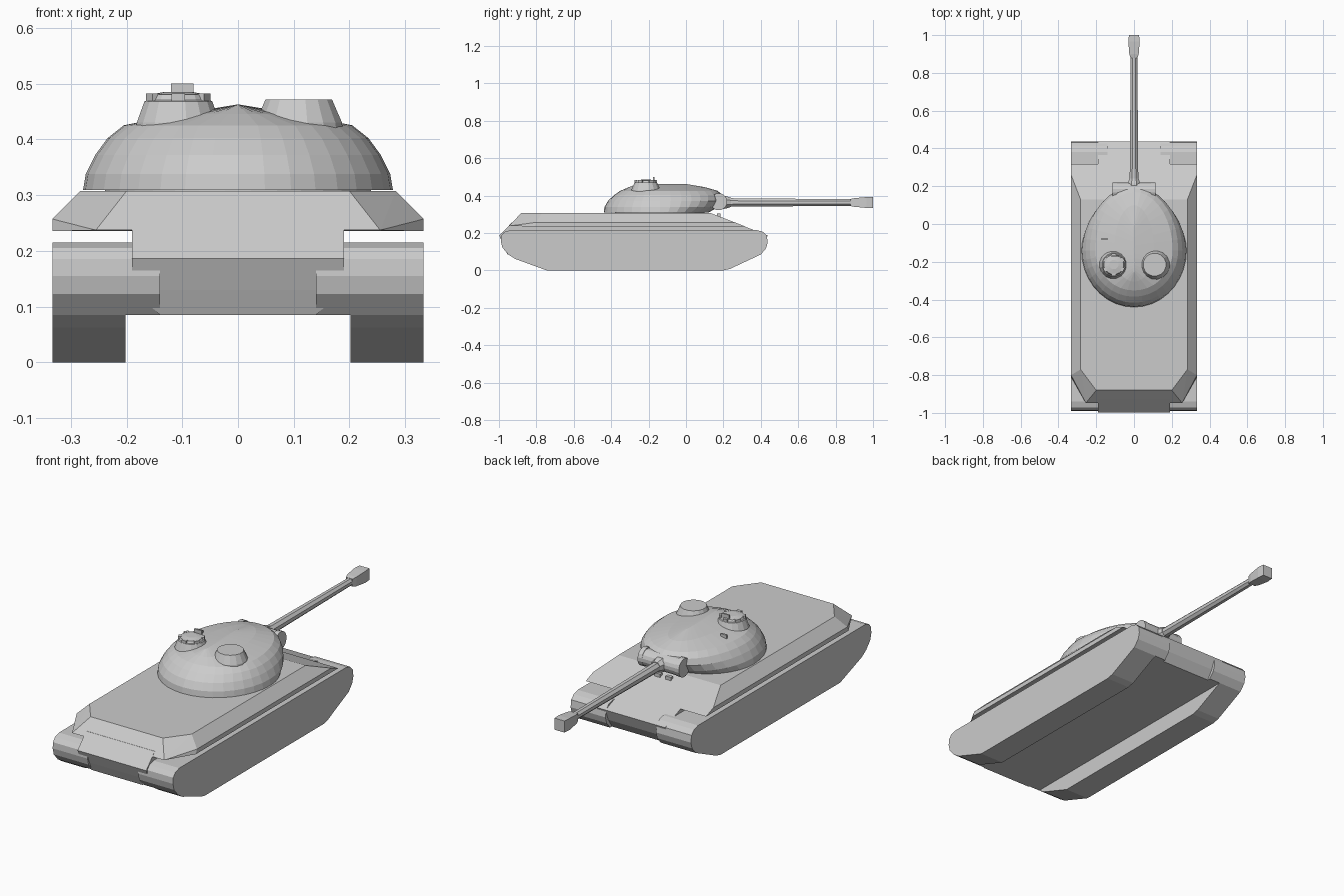
import bpy, bmesh
from math import sin, cos, pi, radians
from mathutils import Matrix

if "Cube" in bpy.data.objects:
    bpy.data.objects.remove(bpy.data.objects["Cube"])


def finish(name, bm):
    bmesh.ops.recalc_face_normals(bm, faces=bm.faces)
    mesh = bpy.data.meshes.new(name)
    bm.to_mesh(mesh)
    bm.free()
    ob = bpy.data.objects.new(name, mesh)
    bpy.context.collection.objects.link(ob)
    return ob


def hull(name, half):
    """Convex solid from points on the +x side, mirrored in x."""
    bm = bmesh.new()
    for x, y, z in half:
        bm.verts.new((x, y, z))
        bm.verts.new((-x, y, z))
    res = bmesh.ops.convex_hull(bm, input=bm.verts)
    bmesh.ops.dissolve_limit(bm, angle_limit=radians(1), verts=bm.verts, edges=bm.edges)
    return finish(name, bm)


def loft(name, rings):
    """Skin a list of equal-length point loops and cap both ends."""
    bm = bmesh.new()
    loops = [[bm.verts.new(p) for p in r] for r in rings]
    n = len(loops[0])
    for a, b in zip(loops, loops[1:]):
        for i in range(n):
            j = (i + 1) % n
            bm.faces.new((a[i], a[j], b[j], b[i]))
    bm.faces.new(loops[0])
    bm.faces.new(loops[-1])
    return finish(name, bm)


def extrude_x(name, profile, x0, x1):
    return loft(name, [[(x, y, z) for y, z in profile] for x in (x0, x1)])


def round_part(name, center, levels, sides, axis='Z'):
    """Stack of (radius, offset) circles along an axis."""
    rot = {'Z': Matrix(), 'X': Matrix.Rotation(pi / 2, 4, 'Y'),
           'Y': Matrix.Rotation(-pi / 2, 4, 'X')}[axis]
    m = Matrix.Translation(center) @ rot
    ang = [2 * pi * (i + .5) / sides for i in range(sides)]
    return loft(name, [[m @ Matrix.Translation((r * cos(a), r * sin(a), h)).to_translation()
                        for a in ang] for r, h in levels])


def box(name, center, size, turn=0):
    bm = bmesh.new()
    bmesh.ops.create_cube(bm, size=1)
    bm.transform(Matrix.Translation(center) @ Matrix.Rotation(turn, 4, 'Z')
                 @ Matrix.Diagonal((*size, 1)))
    return finish(name, bm)


# Upper hull with sloped sponsons, chamfered rear corners and glacis cut
hull("upper_hull", [
    (.20, -.88, .307), (.283, -.77, .307), (.283, .13, .307),
    (.255, -.948, .237), (.333, -.80, .257), (.333, -.81, .235),
    (.333, .26, .257), (.333, .317, .235)])

# Lower hull tub with chamfered bottom
hull("lower_hull", [
    (.19, -.93, .257), (.19, -.998, .186), (.19, -.975, .13), (.14, -.955, .085),
    (.14, .385, .085), (.19, .415, .13), (.19, .437, .187), (.19, .30, .24)])

# Track blocks and the inner housings above floor level
upper = [(.40, .085), (.428, .118), (.437, .15), (.432, .185), (.412, .206), (.38, .215),
         (-.94, .215), (-.972, .205), (-.988, .185), (-.99, .155), (-.982, .122), (-.95, .085)]
track = upper + [(-.915, .062), (-.745, 0), (.20, 0), (.235, .008)]
for side, s in (("left", -1), ("right", 1)):
    extrude_x("track_" + side, track, s * .202, s * .333)
    extrude_x("housing_" + side, upper, s * .14, s * .202)

# Turret ring
round_part("turret_ring", (0, -.14, 0), [(.24, .295), (.24, .312)], 32)

# Egg-shaped cast turret: z, half width, rear y, front y
levels = [(.309, .278, -.44, .12), (.338, .273, -.436, .172), (.372, .256, -.417, .198),
          (.402, .234, -.385, .195), (.425, .205, -.352, .17), (.445, .105, -.305, .10),
          (.462, .004, -.26, .0)]
N = 36
rings = []
for z, w, rear, front in levels:
    mid = -.14
    ring = []
    for i in range(N):
        a = 2 * pi * i / N
        reach = front - mid if sin(a) > 0 else mid - rear
        ring.append((w * cos(a), mid + reach * sin(a), z))
    rings.append(ring)
loft("turret", rings)

# Mantlet drum with end collars, gun socket
round_part("mantlet", (0, .178, .367), [(.042, -.095), (.042, .095)], 16, 'X')
for s in (-1, 1):
    round_part("mantlet_collar", (s * .102, .175, .367), [(.046, -.012), (.046, .012)], 16, 'X')
round_part("gun_socket", (0, 0, .364), [(.04, .19), (.036, .215), (.027, .24)], 8, 'Y')

# Barrel and boxy muzzle brake
round_part("barrel", (0, 0, .363), [(.025, .20), (.019, .89)], 8, 'Y')
loft("muzzle_brake", [[(sx * w, y, .363 + sz * h) for sx, sz in
                       ((-1, -1), (1, -1), (1, 1), (-1, 1))]
                      for y, w, h in ((.88, .019, .019), (.90, .025, .023),
                                      (.965, .03, .029), (1.0, .027, .029))])

# Roof hatch mound on the right
round_part("hatch_mound", (.109, -.215, 0), [(.082, .405), (.079, .43), (.061, .471)], 16)

# Commander cupola on the left with periscope ring and sight
cx, cy = -.107, -.215
round_part("cupola", (cx, cy, 0), [(.08, .405), (.076, .43), (.062, .468), (.057, .47),
                                   (.052, .48), (.025, .485)], 16)
for i in range(6):
    a = 2 * pi * (i + .5) / 6
    box("periscope", (cx + .053 * cos(a), cy + .053 * sin(a), .474), (.014, .024, .016), a)
box("cupola_sight", (cx + .007, -.172, .487), (.04, .008, .026))

# Small roof vent and driver periscopes
box("roof_vent", (-.155, -.08, .436), (.032, .01, .026))
for x in (-.03, .03):
    box("driver_periscope", (x, .175, .292), (.03, .018, .022))
